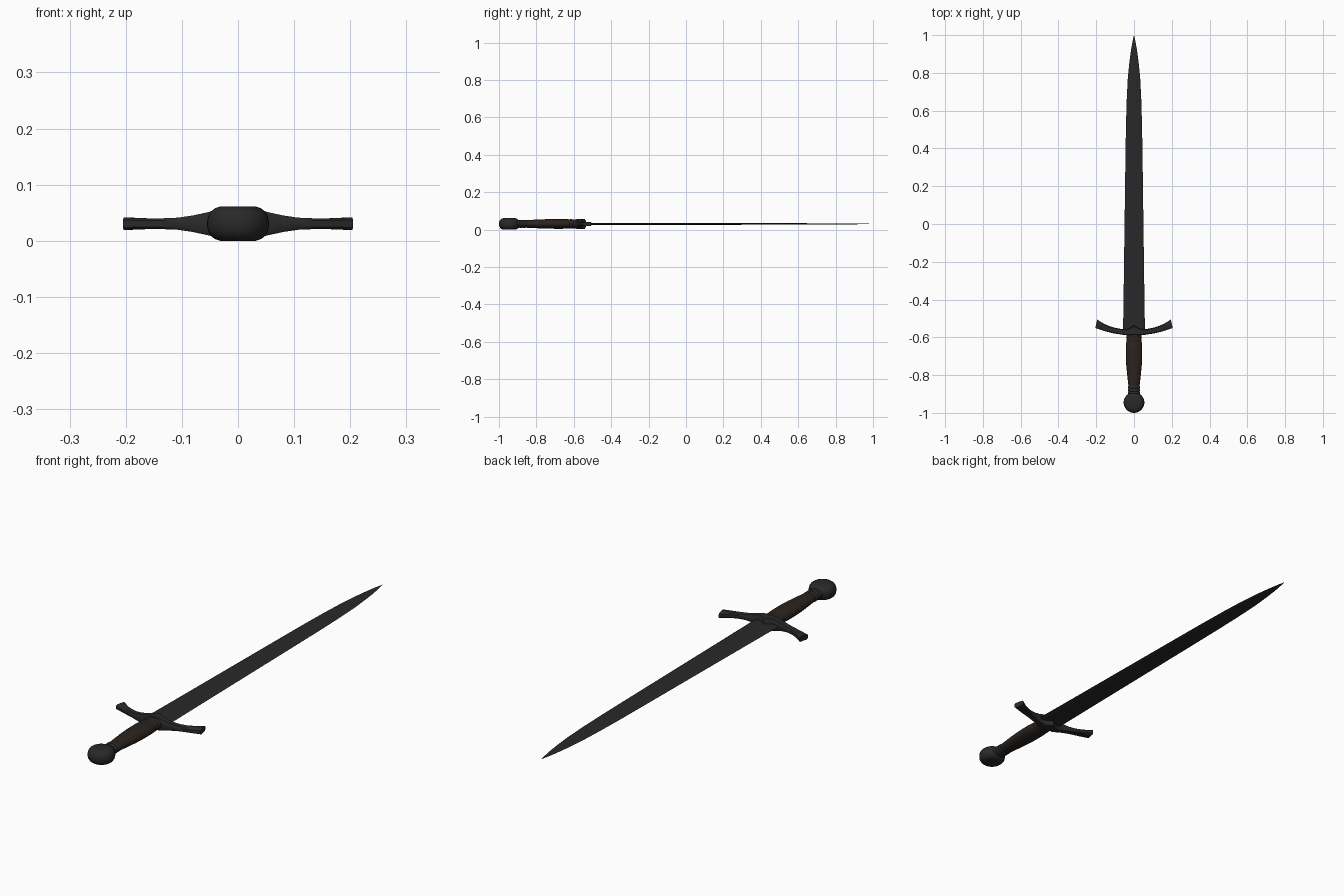
import bpy, bmesh, math

ZC = 0.0305  # mid-plane height of the sword lying flat


def material(name, color):
    m = bpy.data.materials.new(name)
    m.diffuse_color = color
    return m


steel = material("dark_steel", (0.022, 0.022, 0.022, 1))
leather = material("dark_leather", (0.024, 0.017, 0.014, 1))


def loft(name, rings, mat, angle=35):
    """Skin closed rings of equal point count and cap both ends."""
    bm = bmesh.new()
    rows = [[bm.verts.new(p) for p in r] for r in rings]
    n = len(rows[0])
    for a, b in zip(rows, rows[1:]):
        for i in range(n):
            j = (i + 1) % n
            bm.faces.new((a[i], a[j], b[j], b[i]))
    bm.faces.new(rows[0][::-1])
    bm.faces.new(rows[-1])
    bmesh.ops.remove_doubles(bm, verts=bm.verts, dist=1e-5)
    bmesh.ops.recalc_face_normals(bm, faces=bm.faces)
    me = bpy.data.meshes.new(name)
    bm.to_mesh(me)
    bm.free()
    ob = bpy.data.objects.new(name, me)
    bpy.context.collection.objects.link(ob)
    me.materials.append(mat)
    bpy.ops.object.select_all(action='DESELECT')
    ob.select_set(True)
    bpy.context.view_layer.objects.active = ob
    bpy.ops.object.shade_smooth_by_angle(angle=math.radians(angle))
    return ob


def circle(n):
    return [(math.cos(2 * math.pi * i / n), math.sin(2 * math.pi * i / n)) for i in range(n)]


# Blade: flat centre with bevelled cutting edges, (y, half width, half thickness)
blade = [(-0.57, 0.058, 0.006), (-0.3, 0.054, 0.0057), (0.0, 0.050, 0.0052),
         (0.3, 0.046, 0.0045), (0.5, 0.043, 0.004), (0.65, 0.039, 0.0035),
         (0.77, 0.033, 0.003), (0.86, 0.024, 0.0024), (0.92, 0.016, 0.0018),
         (0.965, 0.008, 0.0012), (1.0, 0.0006, 0.0003)]
section = [(1, 0), (0.7, 0.85), (0, 1), (-0.7, 0.85), (-1, 0), (-0.7, -0.85), (0, -1), (0.7, -0.85)]
loft("blade", [[(w * a, y, ZC + t * b) for a, b in section] for y, w, t in blade], steel, 8)

# Crossguard: curved bar, (x, rear y, front y, half thickness), mirrored to both sides
half = [(0.0, -0.59, -0.535, 0.027), (0.015, -0.59, -0.545, 0.0268), (0.03, -0.589, -0.555, 0.026),
        (0.055, -0.587, -0.557, 0.020), (0.08, -0.583, -0.554, 0.0145), (0.105, -0.579, -0.549, 0.0108),
        (0.135, -0.572, -0.540, 0.0095), (0.165, -0.563, -0.527, 0.0097), (0.185, -0.556, -0.515, 0.0105),
        (0.2, -0.551, -0.505, 0.0112)]
guard = [(-x, a, b, t) for x, a, b, t in half[:0:-1]] + half
bar = [(1, 0.6), (0.75, 1), (-0.75, 1), (-1, 0.6), (-1, -0.6), (-0.75, -1), (0.75, -1), (1, -0.6)]
loft("crossguard", [[(x * (1 - 0.025 * u), (a + b) / 2 + (b - a) / 2 * u, ZC + t * v)
                     for u, v in bar] for x, a, b, t in guard], steel, 40)

# Grip: swelling oval handle, (y, half width, half height)
grip = [(-0.575, 0.041, 0.024), (-0.60, 0.041, 0.0245), (-0.604, 0.038, 0.023), (-0.609, 0.041, 0.025),
        (-0.620, 0.041, 0.025), (-0.624, 0.039, 0.0235), (-0.629, 0.042, 0.025), (-0.66, 0.0435, 0.026),
        (-0.70, 0.0435, 0.026), (-0.75, 0.041, 0.025), (-0.80, 0.036, 0.023), (-0.84, 0.0315, 0.021),
        (-0.862, 0.029, 0.02)]


def oval_rings(stations):
    return [[(w * c, y, ZC + h * s) for c, s in circle(24)] for y, w, h in stations]


loft("grip", oval_rings(grip), leather, 50)

# Collar rings between grip and pommel
for i, y in enumerate((-0.864, -0.880, -0.896)):
    loft(f"collar_ring_{i + 1}", oval_rings([(y + d, 0.030 + k, 0.020 + k) for d, k in
         ((0.009, -0.002), (0.005, 0.002), (-0.005, 0.002), (-0.009, -0.002))]), steel, 50)

# Pommel: rounded disc lying flat, (radius, height)
top = [(0.032, 0.0305), (0.041, 0.0275), (0.048, 0.022), (0.053, 0.014), (0.055, 0.005)]
disc = top + [(r, -z) for r, z in reversed(top)]
loft("pommel", [[(r * c, -0.945 + r * s, ZC + z) for c, s in circle(32)] for r, z in disc], steel)
